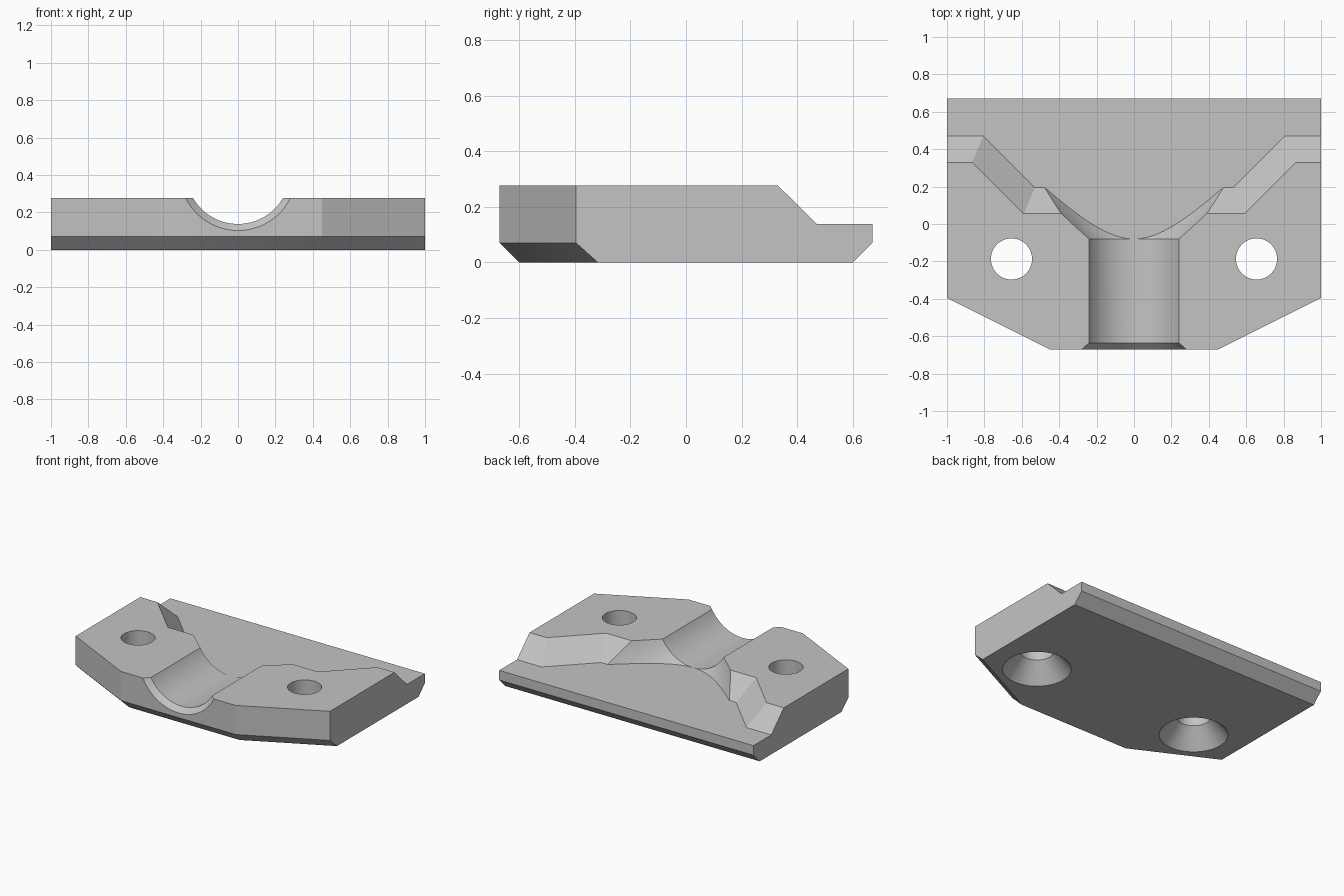
import bpy, bmesh, math

cube = bpy.data.objects.get("Cube")
if cube:
    bpy.data.objects.remove(cube, do_unlink=True)

TOP, FLOOR, CHAMFER = 0.277, 0.138, 0.07
AXIS_Z = TOP + FLOOR
SEGMENTS = 96

grey = bpy.data.materials.new("plain grey")
grey.use_nodes = True
colour = (0.55, 0.55, 0.55, 1)
grey.diffuse_color = colour
grey.node_tree.nodes["Principled BSDF"].inputs["Base Color"].default_value = colour


def finish(name, bm):
    bmesh.ops.recalc_face_normals(bm, faces=bm.faces[:])
    mesh = bpy.data.meshes.new(name)
    bm.to_mesh(mesh)
    bm.free()
    mesh.materials.append(grey)
    obj = bpy.data.objects.new(name, mesh)
    bpy.context.collection.objects.link(obj)
    return obj


def loft(name, sections):
    """Closed solid through matching rings of points."""
    bm = bmesh.new()
    rings = [[bm.verts.new(p) for p in ring] for ring in sections]
    for low, high in zip(rings, rings[1:]):
        for i in range(len(low)):
            j = (i + 1) % len(low)
            bm.faces.new((low[i], low[j], high[j], high[i]))
    bm.faces.new(rings[0])
    bm.faces.new(rings[-1])
    return finish(name, bm)


def mirrored(half, z):
    """Outline from its +x half, listed front to back or back to front."""
    return [(x, y, z) for x, y in half] + [(-x, y, z) for x, y in reversed(half)]


def circle(r, centre, axis):
    ring = []
    for i in range(SEGMENTS):
        a = math.tau * i / SEGMENTS
        u, v = r * math.sin(a), -r * math.cos(a)
        cx, cy, cz = centre
        ring.append((cx + u, cy, cz + v) if axis == "y" else (cx + u, cy + v, cz))
    return ring


def cut(target, cutter):
    cutter.hide_render = True
    mod = target.modifiers.new("cut", "BOOLEAN")
    mod.operation = "DIFFERENCE"
    mod.solver = "EXACT"
    mod.object = cutter
    bpy.context.view_layer.objects.active = target
    bpy.ops.object.modifier_apply(modifier=mod.name)
    bpy.data.objects.remove(cutter, do_unlink=True)


# Plate with angled front corners and a chamfer under the front and back
base = [(0.434, -0.60), (1, -0.317), (1, 0.60)]
rim = [(0.45, -0.67), (1, -0.395), (1, 0.67)]
plate = loft("clamp_plate", [mirrored(base, 0), mirrored(rim, CHAMFER), mirrored(rim, TOP)])

# Recess at the back with sloping walls, carried on above the top face
low = [(0.53, 0.195), (0.805, 0.47), (1.2, 0.47), (1.2, 1)]
high = [(0.59, 0.055), (0.865, 0.33), (1.2, 0.33), (1.2, 1)]
over = [(2 * b[0] - a[0], 2 * b[1] - a[1]) for a, b in zip(low, high)]
cut(plate, loft("recess_cutter", [mirrored(low, FLOOR), mirrored(over, 2 * TOP - FLOOR)]))

# Round channel with a chamfered mouth
throat = [(0.347, -0.705), (0.277, -0.635), (0.277, 0.1)]
cut(plate, loft("channel_cutter",
                [circle(r, (0, y, AXIS_Z + 0.0001), "y") for r, y in throat]))

# Conical flare, trimmed level with the recess floor
flare = loft("flare_cutter", [circle(y + 0.357, (0, y, AXIS_Z), "y") for y in (-0.12, 0.25)])
bm = bmesh.new()
bm.from_mesh(flare.data)
cut_plane = bmesh.ops.bisect_plane(bm, geom=bm.verts[:] + bm.edges[:] + bm.faces[:],
                                   plane_co=(0, 0, FLOOR), plane_no=(0, 0, -1),
                                   clear_outer=True)
bmesh.ops.holes_fill(bm, edges=[e for e in bm.edges if e.is_boundary])
bmesh.ops.recalc_face_normals(bm, faces=bm.faces[:])
bm.to_mesh(flare.data)
bm.free()
cut(plate, flare)

# Screw holes, countersunk from below
for side in (-1, 1):
    steps = [(0.237, -0.02), (0.11, 0.13), (0.11, 0.4)]
    cut(plate, loft("screw_hole_cutter",
                    [circle(r, (side * 0.655, -0.187, z), "z") for r, z in steps]))

plate.select_set(True)
bpy.context.view_layer.objects.active = plate
bpy.ops.object.shade_smooth_by_angle(angle=math.radians(25))
